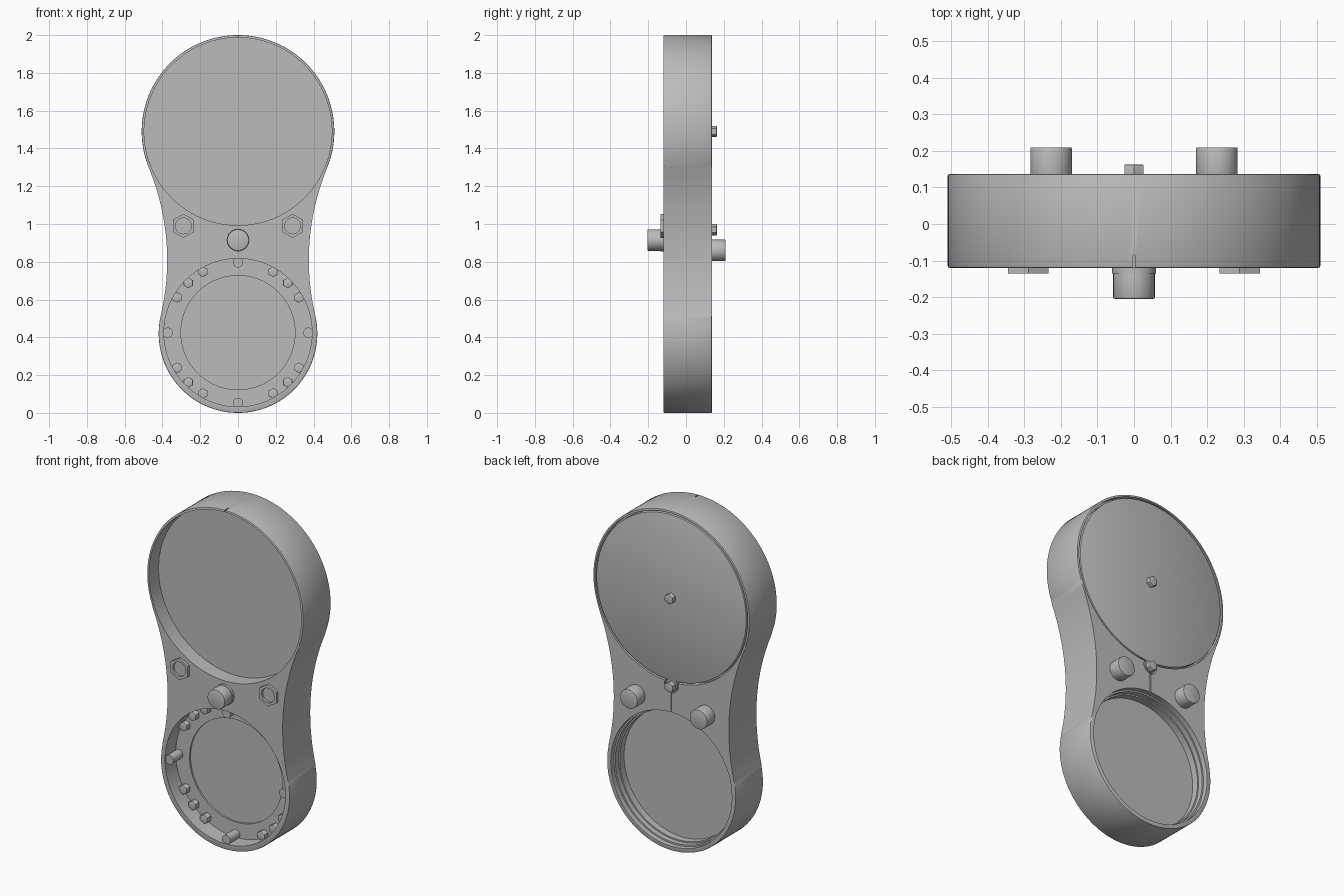
import bpy, bmesh
from math import pi, sin, cos, atan2, sqrt, radians
from mathutils import Matrix

cube = bpy.data.objects.get("Cube")
if cube:
    bpy.data.objects.remove(cube, do_unlink=True)

grey = bpy.data.materials.new("plain grey")
grey.use_nodes = True
grey.diffuse_color = (0.5, 0.5, 0.5, 1)
grey.node_tree.nodes["Principled BSDF"].inputs["Base Color"].default_value = (0.5, 0.5, 0.5, 1)

FRONT, BACK = -0.12, 0.137
TOP_Z, TOP_R = 1.49, 0.51
LOW_Z, LOW_R = 0.42, 0.42
WAIST = 0.375


def finish(name, bm):
    bmesh.ops.recalc_face_normals(bm, faces=bm.faces)
    mesh = bpy.data.meshes.new(name)
    bm.to_mesh(mesh)
    bm.free()
    obj = bpy.data.objects.new(name, mesh)
    bpy.context.collection.objects.link(obj)
    mesh.materials.append(grey)
    return obj


def activate(obj):
    bpy.ops.object.select_all(action='DESELECT')
    obj.select_set(True)
    bpy.context.view_layer.objects.active = obj


def smooth(obj):
    activate(obj)
    bpy.ops.object.shade_smooth_by_angle(angle=radians(30))


def disc(name, x, z, r, y0, y1, sides=32, bevel=0.0):
    """Cylinder lying along y between y0 and y1."""
    bm = bmesh.new()
    m = Matrix.Translation((x, (y0 + y1) / 2, z)) @ Matrix.Rotation(pi / 2, 4, 'X')
    bmesh.ops.create_cone(bm, cap_ends=True, segments=sides, radius1=r,
                          radius2=r, depth=y1 - y0, matrix=m)
    if bevel:
        rims = [e for e in bm.edges if abs(e.verts[0].co.y - e.verts[1].co.y) < 1e-5]
        bmesh.ops.bevel(bm, geom=rims, offset=bevel, segments=2, affect='EDGES', profile=0.5)
    obj = finish(name, bm)
    smooth(obj)
    return obj


def slit(x, z, width, height, y0, y1):
    bm = bmesh.new()
    m = Matrix.Translation((x, (y0 + y1) / 2, z)) @ Matrix.Diagonal((width, y1 - y0, height, 1))
    bmesh.ops.create_cube(bm, size=1, matrix=m)
    return finish("slit_cutter", bm)


def cut(obj, cutters):
    for c in cutters:
        mod = obj.modifiers.new("cut", 'BOOLEAN')
        mod.operation, mod.solver, mod.object = 'DIFFERENCE', 'EXACT', c
        c.hide_render = True
    activate(obj)
    bpy.ops.object.convert(target='MESH')
    for c in cutters:
        bpy.data.objects.remove(c, do_unlink=True)
    smooth(obj)


def arc(cx, cz, r, a0, a1, n):
    return [(cx + r * cos(a0 + (a1 - a0) * i / n), cz + r * sin(a0 + (a1 - a0) * i / n))
            for i in range(n + 1)]


# Body outline: two circles joined by a concave tangent arc on each side
def gap(R):
    up = sqrt((R + TOP_R) ** 2 - (R + WAIST) ** 2)
    down = sqrt((R + LOW_R) ** 2 - (R + WAIST) ** 2)
    return up, down


lo, hi = 0.2, 5.0
for _ in range(50):
    R = (lo + hi) / 2
    if sum(gap(R)) < TOP_Z - LOW_Z:
        lo = R
    else:
        hi = R
up, down = gap(R)
a_low = atan2(down, R + WAIST)
a_top = atan2(-up, R + WAIST)
half = arc(0, LOW_Z, LOW_R, -pi / 2, a_low, 36)
half += arc(R + WAIST, LOW_Z + down, R, pi + a_low, pi + a_top, 24)[1:]
half += arc(0, TOP_Z, TOP_R, a_top, pi / 2, 44)[1:]
outline = half + [(-x, z) for x, z in half[-2:0:-1]]

bm = bmesh.new()
face = bm.faces.new([bm.verts.new((x, FRONT, z)) for x, z in outline])
ext = bmesh.ops.extrude_face_region(bm, geom=[face])
for v in ext["geom"]:
    if isinstance(v, bmesh.types.BMVert):
        v.co.y = BACK
rims = [e for e in bm.edges if abs(e.verts[0].co.y - e.verts[1].co.y) < 1e-5]
bmesh.ops.bevel(bm, geom=rims, offset=0.005, segments=2, affect='EDGES', profile=0.5)
body = finish("body", bm)

# Recesses: large front dish, lower front and stepped lower back, seam and slits
FLOOR = -0.02
cut(body, [
    disc("cutter", 0, TOP_Z, 0.497, FRONT - 0.1, -0.03, 96),
    disc("cutter", 0, LOW_Z + 0.005, 0.392, FRONT - 0.1, FLOOR, 96),
    disc("cutter", 0, LOW_Z + 0.005, 0.302, FRONT - 0.1, FLOOR + 0.01, 96),
    disc("cutter", 0, LOW_Z, 0.395, BACK - 0.03, BACK + 0.1, 96),
    disc("cutter", 0, LOW_Z, 0.386, BACK - 0.06, BACK + 0.1, 96),
    disc("cutter", 0, LOW_Z, 0.378, BACK - 0.10, BACK + 0.1, 96),
    disc("cutter", 0, TOP_Z, 0.498, BACK - 0.03, BACK + 0.1, 96),
    disc("cutter", 0, 0.975, 0.045, BACK - 0.031, BACK + 0.1, 32),
    slit(0, 0.87, 0.006, 0.15, BACK - 0.03, BACK + 0.1),
    slit(0, 1.99, 0.006, 0.06, FRONT - 0.1, FRONT + 0.035),
])

# Back plate with its locking tab and bolts
disc("back_plate", 0, TOP_Z, 0.489, BACK - 0.05, BACK, 96, 0.003)
disc("back_plate_tab", 0, 0.975, 0.037, BACK - 0.05, BACK - 0.001)
for name, z in (("plate_centre_bolt", TOP_Z), ("plate_lock_bolt", 0.97)):
    disc(name, 0, z, 0.03, BACK - 0.02, 0.163, 6, 0.003)

# Knobs on the back and the front button
for side, s in (("left", 1), ("right", -1)):
    disc("back_knob_" + side, s * 0.227, 0.86, 0.057, BACK - 0.02, 0.21, 40, 0.004)
disc("front_button_collar", 0, 0.915, 0.06, FRONT - 0.015, FRONT + 0.02, 40)
disc("front_button", 0, 0.915, 0.057, -0.205, FRONT + 0.02, 40, 0.004)

# Hollow hexagonal nuts beside the button
for side, s in (("left", 1), ("right", -1)):
    nut = disc("front_nut_" + side, s * 0.289, 0.99, 0.064, FRONT - 0.015, FRONT + 0.02, 6)
    cut(nut, [disc("cutter", s * 0.289, 0.99, 0.042, FRONT - 0.1, FRONT - 0.002, 32)])

# Ring of posts and hexagonal screws in the lower front recess
for i in range(12):
    a = i * pi / 6
    x, z = 0.372 * cos(a), LOW_Z + 0.005 + 0.372 * sin(a)
    if i % 3 == 0:
        disc("ring_post", x, z, 0.027, FRONT + 0.01, FLOOR + 0.01, 24)
    else:
        disc("ring_screw", x, z, 0.028, FLOOR - 0.035, FLOOR + 0.01, 6, 0.003)
for i in range(4):
    a = pi / 4 + i * pi / 2
    disc("ring_screw", 0.372 * cos(a), LOW_Z + 0.005 + 0.372 * sin(a), 0.028,
         FLOOR - 0.035, FLOOR + 0.01, 6, 0.003)
